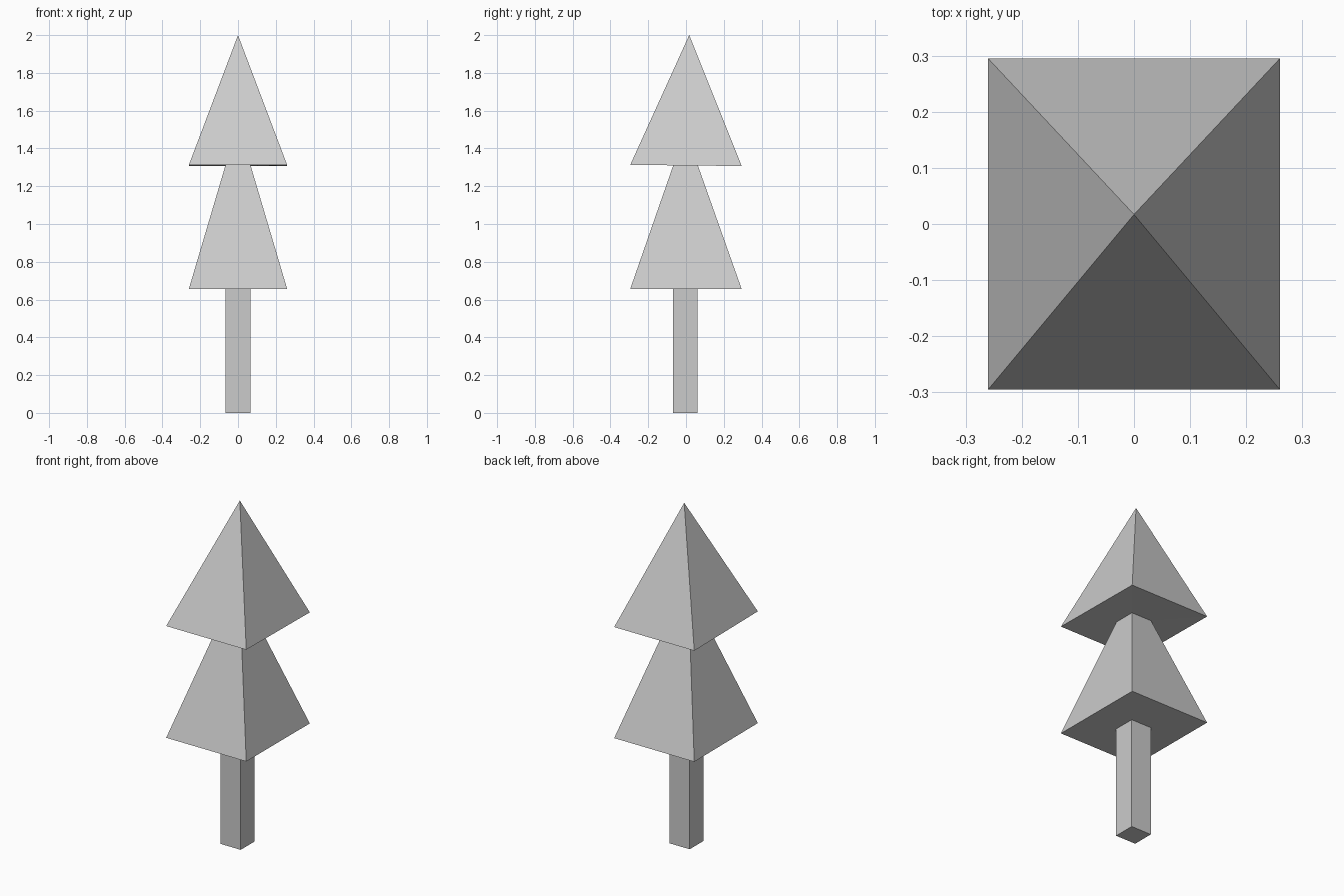
import bpy, bmesh

if "Cube" in bpy.data.objects:
    bpy.data.objects.remove(bpy.data.objects["Cube"])


def ring(bm, hx, y0, y1, z0, z1):
    """Rectangular loop; z0 is the front edge height, z1 the back edge height."""
    return [bm.verts.new(c) for c in
            ((-hx, y0, z0), (hx, y0, z0), (hx, y1, z1), (-hx, y1, z1))]


def part(name, rings, apex=None, cap=False):
    """Skin successive loops, optionally closing to an apex or capping the bottom."""
    bm = bmesh.new()
    loops = [ring(bm, *r) for r in rings]
    for a, b in zip(loops, loops[1:]):
        for i in range(4):
            j = (i + 1) % 4
            bm.faces.new((a[i], a[j], b[j], b[i]))
    if apex:
        tip = bm.verts.new(apex)
        for i in range(4):
            bm.faces.new((loops[-1][i], loops[-1][(i + 1) % 4], tip))
    if cap:
        bm.faces.new(loops[0][::-1])
    me = bpy.data.meshes.new(name)
    bm.to_mesh(me)
    bm.free()
    ob = bpy.data.objects.new(name, me)
    bpy.context.collection.objects.link(ob)


# Shared outlines: half width, front y, back y, front z, back z
foot = (0.066, -0.069, 0.06, 0, 0)
trunk_top = (0.066, -0.069, 0.06, 0.656, 0.656)
lower_rim = (0.26, -0.295, 0.295, 0.657, 0.655)
neck = (0.066, -0.067, 0.062, 1.312, 1.312)
upper_rim = (0.26, -0.295, 0.295, 1.313, 1.307)

# Square trunk
part("trunk", [foot, trunk_top], cap=True)
# Lower foliage: underside collar and truncated pyramid
part("lower_foliage", [trunk_top, lower_rim, neck])
# Upper foliage: underside collar and pointed pyramid
part("upper_foliage", [neck, upper_rim], apex=(0, 0.017, 2.0))
